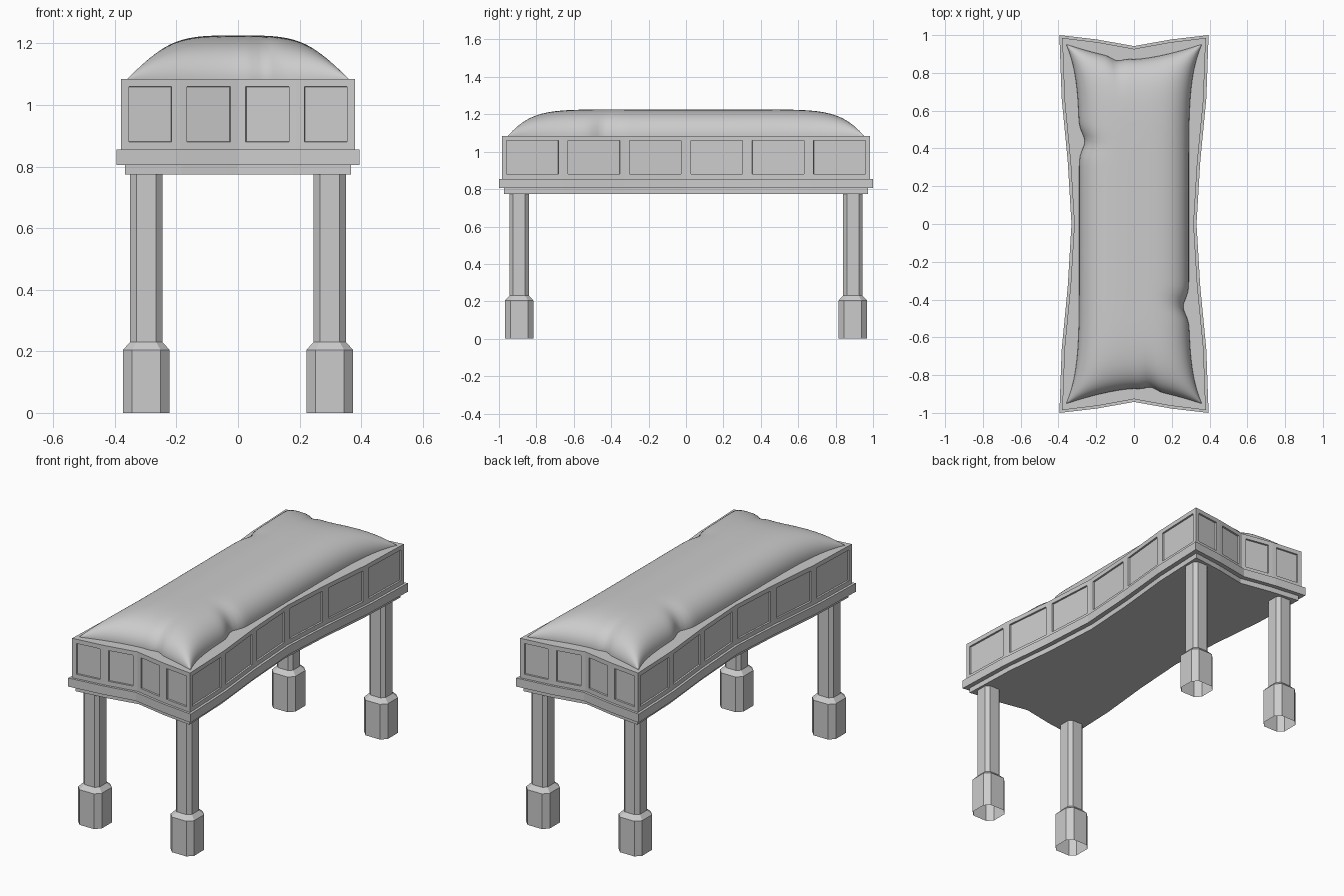
import bpy, bmesh
from math import sin, pi, exp, sqrt

if "Cube" in bpy.data.objects:
    bpy.data.objects.remove(bpy.data.objects["Cube"])


def make_object(name, bm):
    mesh = bpy.data.meshes.new(name)
    bm.to_mesh(mesh)
    bm.free()
    obj = bpy.data.objects.new(name, mesh)
    bpy.context.collection.objects.link(obj)
    return obj


def loft(rings, cap_bottom=True, cap_top=True):
    """Join rings of equal length; returns bmesh and side faces per tier."""
    bm = bmesh.new()
    loops = [[bm.verts.new(p) for p in r] for r in rings]
    n = len(loops[0])
    tiers = []
    for a, b in zip(loops, loops[1:]):
        tiers.append([bm.faces.new((a[i], a[(i + 1) % n], b[(i + 1) % n], b[i])) for i in range(n)])
    if cap_bottom:
        bm.faces.new(loops[0][::-1])
    if cap_top:
        bm.faces.new(loops[-1])
    bm.normal_update()
    return bm, tiers


# Waisted table outline: four short-side and six long-side segments
def outline(d, z):
    cx, cy = 0.395 - d, 1.0 - d
    half = [(0, -(0.942 - d)), (cx / 2, -(0.977 - d)), (cx, -cy),
            (0.383 - d, -cy * 2 / 3), (0.351 - d, -cy / 3),
            (0.331 - d, 0), (0.351 - d, cy / 3), (0.383 - d, cy * 2 / 3),
            (cx, cy), (cx / 2, 0.977 - d)]
    return [(x, y, z) for x, y in half] + [(-x, -y, z) for x, y in half]


# Frame: lower plate, wider ledge and panelled box
for name, d, z0, z1 in (("lower_plate", 0.028, 0.775, 0.805),
                        ("ledge", 0.0, 0.805, 0.855),
                        ("panelled_box", 0.015, 0.855, 1.085)):
    bm, tiers = loft([outline(d, z0), outline(d, z1)])
    if name == "panelled_box":
        # Sunken panel in every side face
        bmesh.ops.inset_individual(bm, faces=tiers[0], thickness=0.036)
        geo = bmesh.ops.inset_individual(bm, faces=tiers[0], thickness=0.001, depth=-0.01)
    make_object(name, bm)


# Legs: chamfered square shaft on a thicker foot, open underneath
def chamfered(cx, cy, r, c, z):
    pts = [(r, -r + c), (r, r - c), (r - c, r), (-r + c, r),
           (-r, r - c), (-r, -r + c), (-r + c, -r), (r - c, -r)]
    return [(cx + x, cy + y, z) for x, y in pts]


for end, y in (("front", -0.892), ("back", 0.892)):
    for side, x in (("left", -0.298), ("right", 0.298)):
        bm, _ = loft([chamfered(x, y, r, c, z) for r, c, z in
                      ((0.076, 0.03, 0), (0.076, 0.03, 0.205),
                       (0.052, 0.02, 0.23), (0.052, 0.02, 0.776))], cap_bottom=False)
        make_object(f"{end}_{side}_leg", bm)


# Cushion: pillow grid with pointed corners and one pinch per side
def bump(t, centre, width):
    return exp(-((t - centre) / width) ** 2)


def cushion_point(u, v):
    s = 1 if u >= 0 else -1
    t = 1 if v >= 0 else -1
    pinch_x = bump(v * s, -0.46, 0.06) * abs(u) ** 4
    pinch_y = bump(u * t, -0.25, 0.10) * abs(v) ** 12
    x = u * (0.29 + 0.07 * abs(v) ** 6 - 0.03 * pinch_x)
    y = v * (0.872 + 0.08 * abs(u) ** 1.5 - 0.018 * pinch_y)
    h = 0.142 * sqrt(max(0, (1 - abs(u) ** 3.5) * (1 - abs(v) ** 9)))
    h *= 1 - 0.25 * max(pinch_x, pinch_y)
    return x, y, 1.084 + h


NU, NV = 48, 96
bm = bmesh.new()
grid = [[bm.verts.new(cushion_point(sin(pi / 2 * (2 * i / NU - 1)), sin(pi / 2 * (2 * j / NV - 1))))
         for i in range(NU + 1)] for j in range(NV + 1)]
for j in range(NV):
    for i in range(NU):
        f = bm.faces.new((grid[j][i], grid[j][i + 1], grid[j + 1][i + 1], grid[j + 1][i]))
        f.smooth = True
make_object("cushion", bm)
